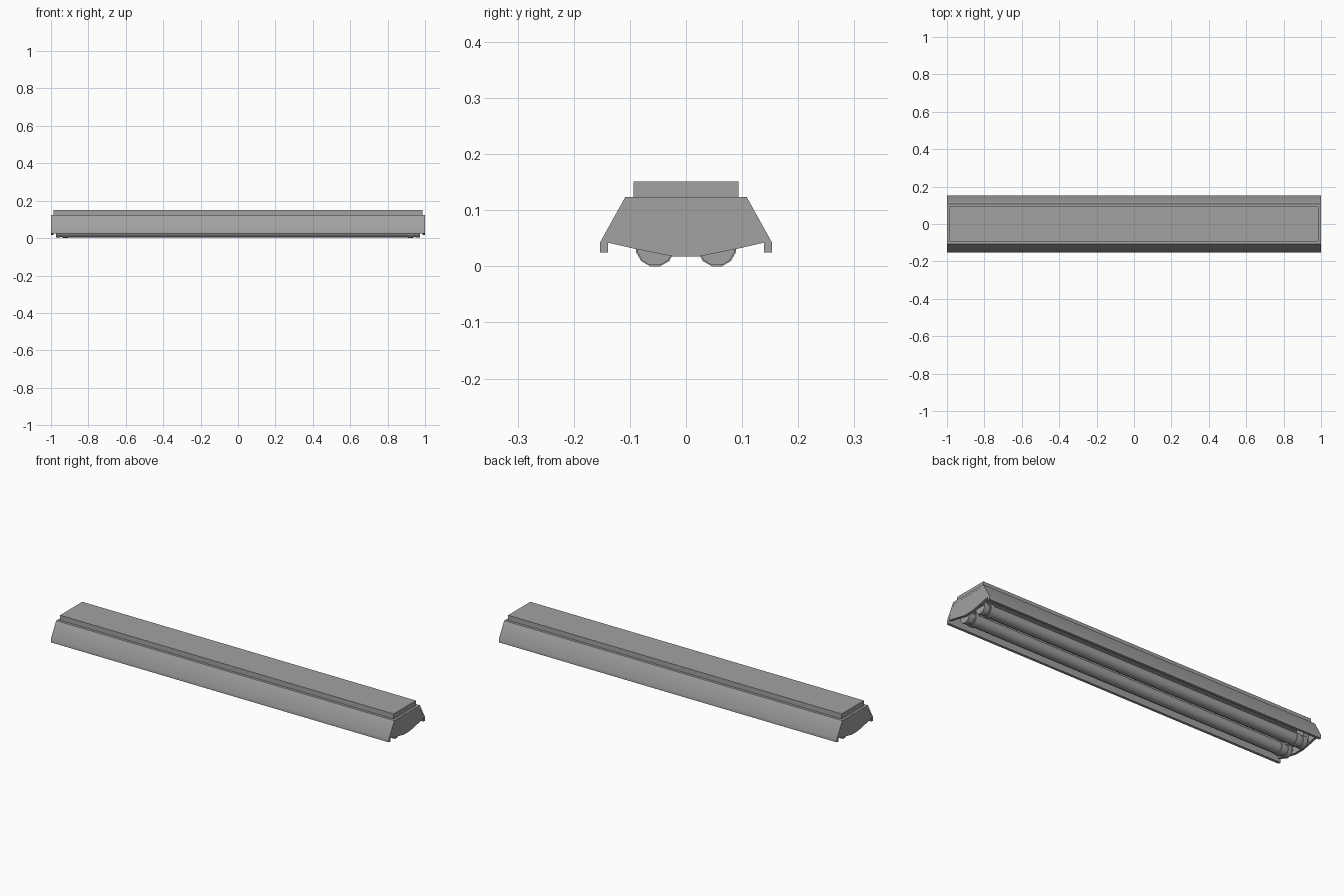
import bpy, bmesh, math

if "Cube" in bpy.data.objects:
    bpy.data.objects.remove(bpy.data.objects["Cube"])

grey = bpy.data.materials.new("dark_grey_metal")
grey.diffuse_color = (.36, .36, .36, 1)
grey.use_nodes = True
grey.node_tree.nodes["Principled BSDF"].inputs["Base Color"].default_value = grey.diffuse_color


def extrude_profile(name, pts, x0, x1, smooth=0):
    """Extrude a closed (y, z) outline along x."""
    bm = bmesh.new()
    face = bm.faces.new([bm.verts.new((x0, y, z)) for y, z in pts])
    ret = bmesh.ops.extrude_face_region(bm, geom=[face])
    verts = [v for v in ret["geom"] if isinstance(v, bmesh.types.BMVert)]
    bmesh.ops.translate(bm, verts=verts, vec=(x1 - x0, 0, 0))
    bmesh.ops.recalc_face_normals(bm, faces=bm.faces)
    me = bpy.data.meshes.new(name)
    bm.to_mesh(me)
    bm.free()
    me.materials.append(grey)
    ob = bpy.data.objects.new(name, me)
    bpy.context.collection.objects.link(ob)
    if smooth:
        bpy.context.view_layer.objects.active = ob
        ob.select_set(True)
        bpy.ops.object.shade_smooth_by_angle(angle=math.radians(smooth))
        ob.select_set(False)
    return ob


def mirrored(half):
    """Complete a symmetric outline from its +y half."""
    return half + [(-y, z) for y, z in reversed(half)]


def cylinder(name, y, z, r, x0, x1, sides=12):
    pts = [(y + r * math.cos(a), z + r * math.sin(a))
           for a in (2 * math.pi * (i + 0.5) / sides for i in range(sides))]
    return extrude_profile(name, pts, x0, x1, smooth=40)


# Ceiling mounting box
extrude_profile("mounting_box",
                [(-.094, .121), (.094, .121), (.094, .151), (-.094, .151)], -.987, .987)

# Folded reflector housing with hanging lips, open underneath
outer = [(.108, .124), (.153, .043), (.153, .025), (.139, .025), (.139, .043), (.101, .113)]
extrude_profile("reflector_housing", mirrored(outer), -1, 1, smooth=35)

# End plates with a shallow keel-shaped lower edge
plate = [(.103, .116), (.142, .043), (.09, .031), (.025, .018)]
for side, tag in ((-1, "left"), (1, "right")):
    extrude_profile("end_plate_" + tag, mirrored(plate), *sorted((side * .986, side * .9995)))

# Two lamps with end collars, necks and socket blocks
for y, row in ((-.055, "front"), (.055, "back")):
    cylinder("lamp_tube_" + row, y, .034, .031, -.94, .94)
    for side, tag in ((-1, "left"), (1, "right")):
        key = row + "_" + tag
        cylinder("lamp_collar_" + key, y, .034, .035, *sorted((side * .91, side * .935)))
        cylinder("lamp_neck_" + key, y, .034, .029, *sorted((side * .935, side * .96)))
        cylinder("lamp_socket_" + key, y, .034, .033, *sorted((side * .95, side * .973)))
        extrude_profile("socket_block_" + key,
                        [(y - .024, .036), (y + .024, .036), (y + .024, .115), (y - .024, .115)],
                        *sorted((side * .955, side * .987)))
